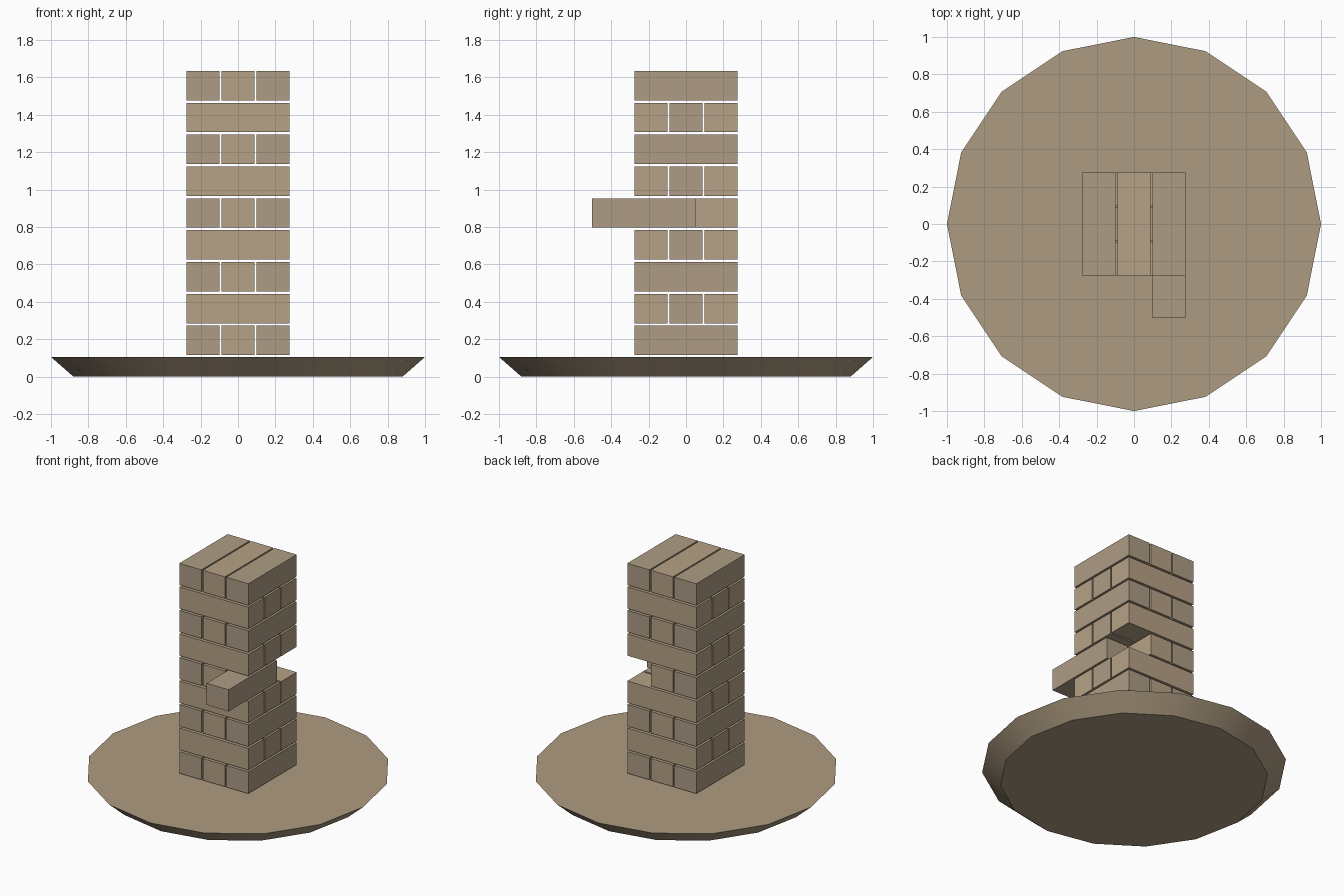
import bpy, bmesh, math
from mathutils import Vector

if "Cube" in bpy.data.objects:
    bpy.data.objects.remove(bpy.data.objects["Cube"])


def material(name, rgb):
    m = bpy.data.materials.new(name)
    m.diffuse_color = (*rgb, 1)
    m.use_nodes = True
    m.node_tree.nodes["Principled BSDF"].inputs["Base Color"].default_value = m.diffuse_color
    return m


warm = material("warm_wood", (0.47, 0.36, 0.24))
grey = material("grey_wood", (0.42, 0.335, 0.23))
plate_mat = material("plate_wood", (0.42, 0.33, 0.22))

PLATE_TOP = 0.105
LENGTH, WIDTH, HEIGHT = 0.553, 0.177, 0.157
ACROSS, RISE = 0.188, 0.1703


def add_object(name, bm, mat):
    me = bpy.data.meshes.new(name)
    bm.to_mesh(me)
    bm.free()
    ob = bpy.data.objects.new(name, me)
    me.materials.append(mat)
    bpy.context.collection.objects.link(ob)
    return ob


# Round tray, 16 sides, flaring upward
bm = bmesh.new()
bmesh.ops.create_cone(bm, cap_ends=True, segments=16, radius1=0.88, radius2=1.0,
                      depth=PLATE_TOP)
bmesh.ops.translate(bm, verts=bm.verts, vec=(0, 0, PLATE_TOP / 2))
for f in bm.faces:
    f.smooth = abs(f.normal.z) < 0.95
for e in bm.edges:
    e.smooth = all(f.smooth for f in e.link_faces)
add_object("round_tray", bm, plate_mat)


def block(name, centre, size, mat):
    bm = bmesh.new()
    bmesh.ops.create_cube(bm, size=1)
    bmesh.ops.scale(bm, verts=bm.verts, vec=size)
    ob = add_object(name, bm, mat)
    ob.location = centre


# Tower of nine crossed layers, three blocks each
for layer in range(9):
    z = 0.115 + HEIGHT / 2 + layer * RISE
    along_y = layer % 2 == 0
    for i in (-1, 0, 1):
        mat = warm if (i == 0) == along_y else grey
        if along_y:
            # One block in the middle layer is pulled out to the front
            y = -0.225 if (layer == 4 and i == 1) else 0
            centre, size = (i * ACROSS, y, z), (WIDTH, LENGTH, HEIGHT)
        else:
            centre, size = (0, i * ACROSS, z), (LENGTH, WIDTH, HEIGHT)
        block(f"block_{layer + 1}_{i + 2}", centre, size, mat)
